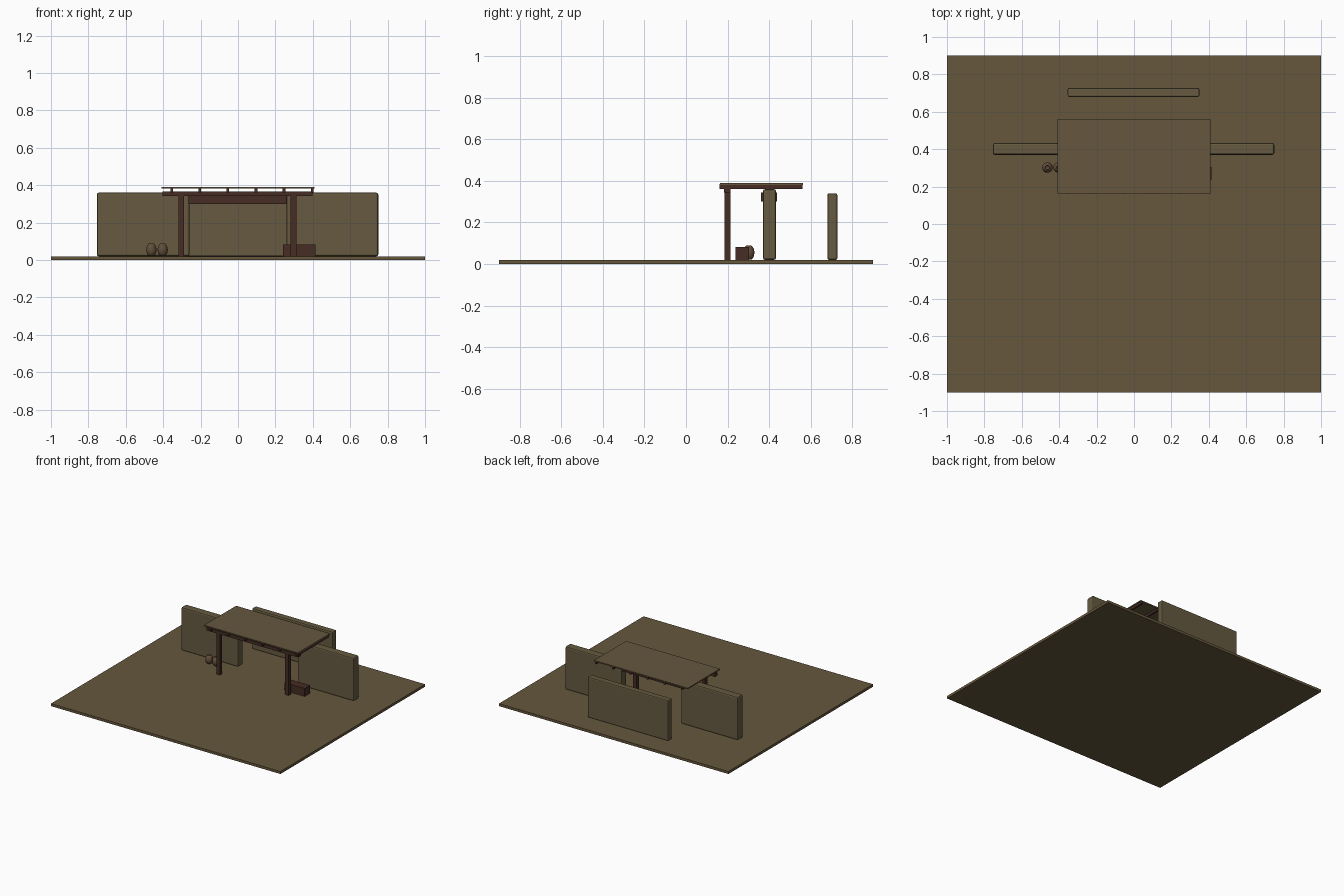
import bpy, bmesh, math

if "Cube" in bpy.data.objects:
    bpy.data.objects.remove(bpy.data.objects["Cube"])


def material(name, rgb):
    m = bpy.data.materials.new(name)
    lin = [((c / 255 + 0.055) / 1.055) ** 2.4 for c in rgb]
    m.diffuse_color = (*lin, 1)
    m.use_nodes = True
    m.node_tree.nodes["Principled BSDF"].inputs["Base Color"].default_value = m.diffuse_color
    return m


EARTH = material("packed earth", (102, 87, 60))
MUD = material("mud wall", (102, 90, 64))
WOOD = material("dark wood", (70, 45, 36))
THATCH = material("roof thatch", (102, 87, 62))
CLAY = material("clay", (98, 78, 58))


def finish(name, bm, mat):
    me = bpy.data.meshes.new(name)
    bm.to_mesh(me)
    bm.free()
    ob = bpy.data.objects.new(name, me)
    bpy.context.collection.objects.link(ob)
    me.materials.append(mat)
    return ob


def box(name, x, y, z, mat, bevel=0):
    """Box from (min, max) ranges on each axis."""
    bm = bmesh.new()
    bmesh.ops.create_cube(bm, size=1)
    for v in bm.verts:
        for i, (a, b) in enumerate((x, y, z)):
            v.co[i] = a if v.co[i] < 0 else b
    ob = finish(name, bm, mat)
    if bevel:
        mod = ob.modifiers.new("soft edges", 'BEVEL')
        mod.width = bevel
        mod.segments = 2
    return ob


# Ground slab
box("ground_slab", (-1, 1), (-0.9, 0.9), (0, 0.02), EARTH)

# Mud walls
box("left_wall", (-0.755, -0.26), (0.37, 0.433), (0.02, 0.36), MUD, 0.01)
box("right_wall", (0.26, 0.75), (0.37, 0.433), (0.02, 0.36), MUD, 0.01)
box("back_wall", (-0.355, 0.35), (0.68, 0.728), (0.02, 0.34), MUD, 0.008)

# Doorway lintel and porch frame
box("lintel", (-0.265, 0.26), (0.362, 0.437), (0.30, 0.345), WOOD)
for side, x in (("left", -0.303), ("right", 0.297)):
    box(side + "_post", (x - 0.015, x + 0.015), (0.185, 0.215), (0.02, 0.345), WOOD)
box("front_beam", (-0.403, 0.397), (0.183, 0.215), (0.343, 0.367), WOOD)

# Rafters and roof sheet
for i in range(6):
    x = -0.354 + 0.15 * i
    box(f"rafter_{i}", (x - 0.007, x + 0.007), (0.16, 0.56), (0.362, 0.384), WOOD)
box("roof_sheet", (-0.41, 0.408), (0.163, 0.562), (0.381, 0.39), THATCH)

# Crate beside the right post
box("crate", (0.24, 0.415), (0.237, 0.304), (0.02, 0.083), WOOD)

# Clay pots: lathed profile with an open mouth
profile = [(0.0, 0.021), (0.014, 0.021), (0.024, 0.035), (0.028, 0.055),
           (0.024, 0.074), (0.014, 0.088), (0.010, 0.088), (0.012, 0.074), (0.0, 0.07)]
for n, cx in enumerate((-0.463, -0.403)):
    bm = bmesh.new()
    vs = [bm.verts.new((cx + r, 0.302, z)) for r, z in profile]
    es = [bm.edges.new(p) for p in zip(vs, vs[1:])]
    bmesh.ops.spin(bm, geom=vs + es, cent=(cx, 0.302, 0), axis=(0, 0, 1),
                   angle=2 * math.pi, steps=16)
    bmesh.ops.remove_doubles(bm, verts=bm.verts, dist=0.0002)
    bmesh.ops.recalc_face_normals(bm, faces=bm.faces)
    for f in bm.faces:
        f.smooth = True
    finish(f"pot_{n}", bm, CLAY)
